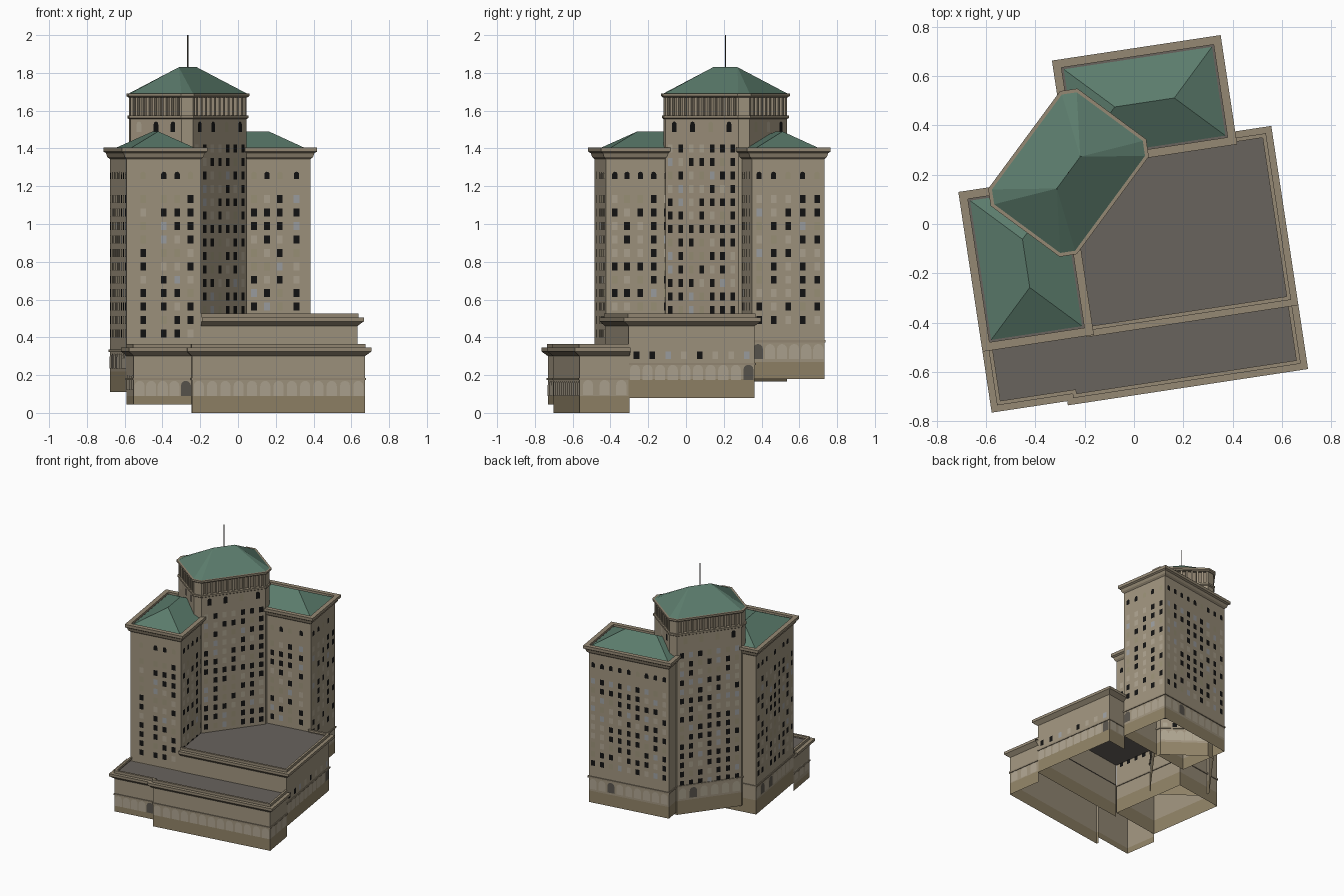
import bpy, bmesh, math, random
from mathutils import Vector

if "Cube" in bpy.data.objects:
    bpy.data.objects.remove(bpy.data.objects["Cube"])

random.seed(4)
ANGLE = math.radians(8.6)          # whole building is turned on its plot


def mat(name, c):
    m = bpy.data.materials.new(name)
    m.diffuse_color = (*c, 1)
    m.use_nodes = True
    m.node_tree.nodes["Principled BSDF"].inputs["Base Color"].default_value = m.diffuse_color
    return m


STONE = mat("stone", (.35, .295, .21))
BASE = mat("base_stone", (.28, .225, .135))
TRIM = mat("trim", (.30, .25, .175))
SHADE = mat("shaded_stone", (.25, .205, .145))
DECK = mat("deck", (.14, .125, .11))
COPPER = mat("copper", (.105, .20, .15))
DARK = mat("dark_glass", (.006, .006, .006))
CREAM = mat("cream_blind", (.42, .37, .28))
TAN = mat("tan_blind", (.33, .29, .19))
BLUE = mat("grey_glass", (.34, .35, .36))
DIM = mat("dim_glass", (.10, .09, .075))


def make(name, verts, faces, mats, idx=None):
    me = bpy.data.meshes.new(name)
    me.from_pydata(verts, [], faces)
    for m in mats:
        me.materials.append(m)
    if idx:
        me.polygons.foreach_set("material_index", idx)
    ob = bpy.data.objects.new(name, me)
    ob.rotation_euler = (0, 0, ANGLE)
    bpy.context.collection.objects.link(ob)
    return ob


def offset(path, d, closed):
    """Mitred outward offset of a counter-clockwise path."""
    out, n = [], len(path)
    for i, p in enumerate(path):
        p = Vector(p)
        ns = []
        for a, b in ((i - 1, i), (i, i + 1)):
            if closed or (a >= 0 and b < n):
                e = (Vector(path[b % n]) - Vector(path[a % n])).normalized()
                ns.append(Vector((e.y, -e.x)))
        m = ns[0] + ns[-1]
        out.append(p + m * (2 * d / m.length_squared))
    return out


def sweep(name, path, profile, z, mats, closed=True, idx=None, deck=None):
    """Run a (offset, height) profile round a plan; optional flat deck."""
    n, verts, faces, mi = len(path), [], [], []
    for d, h in profile:
        verts += [(p.x, p.y, z + h) for p in offset(path, d, closed)]
    for j in range(len(profile) - 1):
        for i in range(n if closed else n - 1):
            k = (i + 1) % n
            faces.append((j*n + i, j*n + k, (j+1)*n + k, (j+1)*n + i))
            mi.append(idx[j] if idx else 0)
    if deck:
        plan, h = deck
        s = len(verts)
        verts += [(x, y, h) for x, y in plan]
        faces.append(tuple(range(s, s + len(plan))))
        mi.append(len(mats) - 1)
    return make(name, verts, faces, mats, mi)


def block(name, path, z0, zb, z1, closed=True, extra=()):
    sweep(name + "_walls", path, [(0, z0), (0, zb), (0, z1 - .01)], 0, [BASE, STONE, DECK],
          closed, [0, 1], (list(path) + list(extra), z1 - .015))


def hip(name, base, z0, ridge, z1):
    bm = bmesh.new()
    for pts, z in ((base, z0), (ridge, z1)):
        for x, y in pts:
            bm.verts.new((x, y, z))
    bmesh.ops.convex_hull(bm, input=bm.verts)
    bmesh.ops.dissolve_limit(bm, angle_limit=.01, verts=bm.verts, edges=bm.edges)
    ob = make(name, [], [], [COPPER])
    bm.to_mesh(ob.data)
    bm.free()


def windows(name, a, b, cols, rows, w=.03, h=.042, arch=False, glass=None):
    """Window panes on wall a-b; cols is a count or a list of fractions."""
    a, b = Vector(a), Vector(b)
    t = (b - a).normalized()
    nrm = Vector((t.y, -t.x)) * .002
    if isinstance(cols, int):
        cols = [(i + .5) / cols for i in range(cols)]
    glass = glass or ([DARK] * 9 + [CREAM] * 4 + [TAN] * 3 + [BLUE] * 2)
    kinds = list(dict.fromkeys(glass))
    shape = [(-w/2, -h/2), (w/2, -h/2)]
    if arch:
        shape += [(w/2*math.cos(q*math.pi/6), h/2 - w/2 + w/2*math.sin(q*math.pi/6)) for q in range(7)]
    else:
        shape += [(w/2, h/2), (-w/2, h/2)]
    verts, faces, mi = [], [], []
    for f in cols:
        for z in rows:
            c = a.lerp(b, f) + nrm
            s = len(verts)
            verts += [(*(c + t * x), z + y) for x, y in shape]
            faces.append(tuple(range(s, len(verts))))
            mi.append(kinds.index(random.choice(glass)))
    make(name, verts, faces, kinds, mi)


def rect(u0, u1, v0, v1):
    return [(u0, v0), (u1, v0), (u1, v1), (u0, v1)]


def rows(z, n):
    return [z - .0712 * i for i in range(n)]


ARCH = dict(w=.054, h=.08, arch=True, glass=[CREAM] * 7 + [DIM])
LOW_CORNICE = [(0, -.065), (.012, -.055), (.03, -.04), (.03, -.02), (.004, -.02),
               (.004, 0), (-.012, 0), (-.012, -.016)]
WING_CORNICE = [(0, -.062), (.012, -.05), (.018, -.03), (.03, -.022), (.03, 0),
                (-.004, 0), (-.004, -.016)]
BAND = [(0, -.007), (.006, -.007), (.006, .005), (0, .005)]

# low front block (left part slightly set back, standing higher on the slope)
low = [(-.655, -.39), (-.655, -.64), (-.345, -.64), (-.345, -.657), (.58, -.657), (.58, -.39)]
block("front_block_left", low[:3], .045, .09, .35, False, [(-.345, -.39)])
block("front_block_right", low[2:], 0, .09, .35, False, [(-.345, -.39)])
sweep("front_block_cornice", low, LOW_CORNICE, .365, [TRIM], False)
sweep("front_block_band", low, BAND, .18, [TRIM], False)
windows("front_arches_left", low[1], low[2], 5, [.13], **ARCH)
windows("front_arches_right", low[3], low[4], 13, [.13], **ARCH)
windows("front_side_arches_right", low[4], low[5], 3, [.135], **ARCH)
windows("front_side_arches_left", low[0], low[1], 3, [.16], **ARCH)

# middle podium block
mid = [(-.258, -.395), (.58, -.395), (.58, .28), (.42, .28)]
block("podium", mid, .08, .18, .515, False, [(.42, .33), (-.258, .33)])
sweep("podium_cornice", mid, LOW_CORNICE, .525, [TRIM], False)
sweep("podium_band", mid[1:], BAND, .26, [TRIM], False)
windows("podium_arches", mid[1], mid[2], 10, [.215], **ARCH)
windows("podium_windows", mid[1], mid[2], 8, [.305])
windows("podium_back_arches", mid[2], mid[3], 2, [.225], **ARCH)

# two wings with hipped copper roofs
west = rect(-.655, -.258, -.39, .205)
north = rect(-.2, .432, .287, .675)
for nm, plan, z0, zb in (("west_wing", west, .11, .22), ("north_wing", north, .18, .27)):
    block(nm, plan, z0, zb, 1.405)
    sweep(nm + "_cornice", plan, WING_CORNICE, 1.405, [TRIM])
    sweep(nm + "_base_band", plan, BAND, zb + .11, [TRIM])
    r = [tuple(p) for p in offset(plan, -.012, True)]
    (u0, v0), (u1, v1) = r[0], r[2]
    k = min(u1 - u0, v1 - v0) / 2
    ridge = ([(u0 + k, v0 + k), (u1 - k, v0 + k)] if u1 - u0 > v1 - v0
             else [(u0 + k, v0 + k), (u0 + k, v1 - k)])
    hip(nm + "_roof", r, 1.395, ridge, 1.49)

FRONT4 = [.22, .5, .68, .86]
sides = [("west_front", west[0], west[1], FRONT4, 11),
         ("west_inner", west[1], west[2], [.08, .19, .31, .43, .55], 10),
         ("west_left", west[3], west[0], 9, 11),
         ("north_front", north[0], north[1], [.52, .63, .74, .88], 9),
         ("north_right", north[1], north[2], 5, 10),
         ("north_back", north[2], north[3], 9, 10)]
for nm, a, b, cols, n in sides:
    windows(nm + "_windows", a, b, cols, rows(1.132, n))
    top = cols[::2] if nm == "north_right" and isinstance(cols, list) else cols
    windows(nm + "_top_windows", a, b, top, [1.257], .028, .04, True, [DARK, DARK, TAN])
windows("west_left_arches", west[3], west[0], 9, [.275], **ARCH)
windows("north_right_arches", north[1], north[2], 6, [.325], **ARCH)
windows("north_back_arches", north[2], north[3], 9, [.325], **ARCH)


# central tower: chamfered rectangle set diagonally
def diag(p, q):
    return ((p - q) / math.sqrt(2), (p + q) / math.sqrt(2))


P0, P1, Q0, Q1, C = -.272, .292, .128, .547, .042
tower = [diag(*t) for t in ((P0 + C, Q0), (P1 - C, Q0), (P1, Q0 + C), (P1, Q1 - C),
                            (P1 - C, Q1), (P0 + C, Q1), (P0, Q1 - C), (P0, Q0 + C))]
block("tower", tower, .165, .27, 1.58)
sweep("tower_base_band", tower, BAND, .385, [TRIM])
sweep("tower_belt", tower, [(0, -.012), (.009, -.006), (.009, .008), (-.02, .008)], 1.567, [TRIM])
sweep("loggia_wall", offset(tower, -.018, True), [(0, 1.57), (0, 1.685)], 0, [SHADE])
for i in range(0, 8, 2):
    a, b = Vector(tower[i]), Vector(tower[i + 1])
    n = 12 if i in (0, 4) else 9
    windows(f"tower_windows_{i}", a, b, 7 if i in (0, 4) else 5, rows(1.40, 15))
    windows(f"tower_top_windows_{i}", a, b, 4 if i in (0, 4) else 3, [1.515], .03, .055, True,
            [DARK, CREAM, TAN])
    windows(f"tower_arches_{i}", a, b, 6, [.325], **ARCH)
    # loggia pilasters along the face, solid pier on the chamfered corner
    t = (b - a).normalized()
    inn = Vector((-t.y, t.x)) * .02
    for k in range(1, n):
        c = a.lerp(b, k / n)
        o = t * .007
        sweep(f"loggia_pilaster_{i}_{k}", [c - o, c + o, c + o + inn, c - o + inn],
              [(0, 1.57), (0, 1.685)], 0, [STONE])
    c, d = Vector(tower[(i + 2) % 8]), Vector(tower[(i + 3) % 8])
    t2 = (d - c).normalized()
    inn2 = Vector((-t2.y, t2.x)) * .02
    sweep(f"loggia_pier_{i}", [b - t * .014, b, c, c + t2 * .014, c + t2 * .014 + inn2,
                               b - t * .014 + inn], [(0, 1.57), (0, 1.685)], 0, [STONE])
sweep("tower_cornice", tower, [(-.02, -.022), (.004, -.022), (.014, -.014), (.014, 0), (-.012, 0)],
      1.692, [TRIM])
PC, QC = (P0 + P1) / 2, (Q0 + Q1) / 2
hip("tower_roof", [tuple(p) for p in offset(tower, .003, True)], 1.69,
    [diag(PC - .08, QC), diag(PC + .08, QC)], 1.83)

# mast
cx, cy = diag(PC, QC)
ring = [(cx + .003 * math.cos(k * math.pi / 3), cy + .003 * math.sin(k * math.pi / 3)) for k in range(6)]
sweep("mast", ring, [(0, 1.82), (0, 2)], 0, [DIM], deck=(ring, 2))
